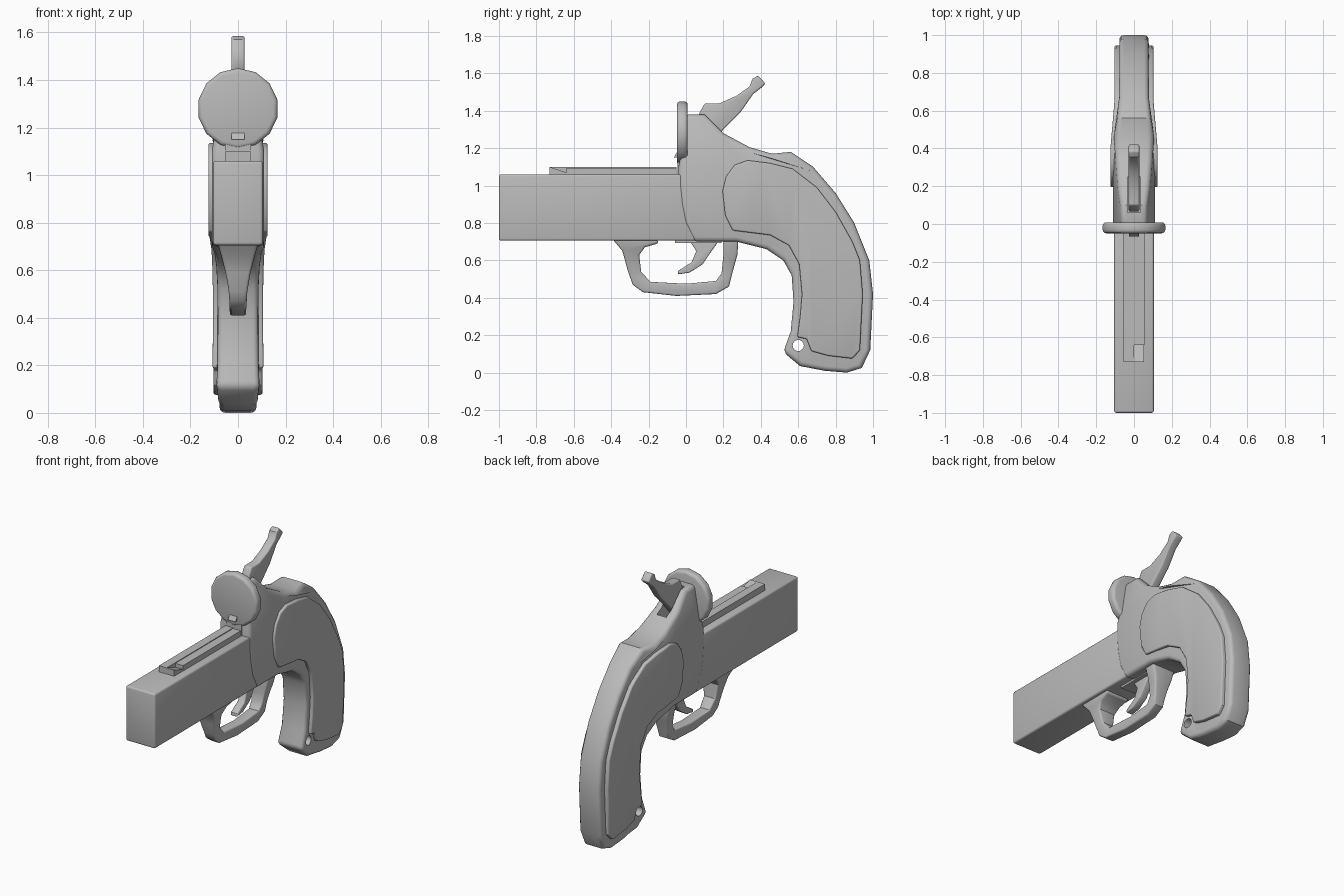
import bpy
import bmesh
import math
from mathutils import Matrix, Vector

cube = bpy.data.objects.get("Cube")
if cube:
    bpy.data.objects.remove(cube, do_unlink=True)

GREY = (0.5, 0.5, 0.5, 1.0)
grey = bpy.data.materials.new("plain grey")
grey.use_nodes = True
grey.diffuse_color = GREY
grey.node_tree.nodes["Principled BSDF"].inputs["Base Color"].default_value = GREY


def activate(obj):
    bpy.ops.object.select_all(action="DESELECT")
    obj.select_set(True)
    bpy.context.view_layer.objects.active = obj


def finish(name, bm, bevel=0.0, segments=3):
    """Turn a bmesh into a bevelled, smooth-shaded object."""
    bmesh.ops.recalc_face_normals(bm, faces=bm.faces)
    mesh = bpy.data.meshes.new(name)
    bm.to_mesh(mesh)
    bm.free()
    mesh.materials.append(grey)
    obj = bpy.data.objects.new(name, mesh)
    bpy.context.collection.objects.link(obj)
    activate(obj)
    if bevel:
        mod = obj.modifiers.new("bevel", "BEVEL")
        mod.width = bevel
        mod.segments = segments
        mod.limit_method = "ANGLE"
        mod.angle_limit = math.radians(50)
        bpy.ops.object.modifier_apply(modifier=mod.name)
    bpy.ops.object.shade_smooth_by_angle(angle=math.radians(35))
    return obj


def slab(name, profile, width, bevel=0.0, y_cuts=(), z_cuts=()):
    """Extrude a (y, z) profile across x; width(y, z) gives the half width."""
    bm = bmesh.new()
    face = bm.faces.new([bm.verts.new((-1, y, z)) for y, z in profile])
    extruded = bmesh.ops.extrude_face_region(bm, geom=[face])["geom"]
    for v in extruded:
        if isinstance(v, bmesh.types.BMVert):
            v.co.x = 1
    planes = [((0, c, 0), (0, 1, 0)) for c in y_cuts]
    planes += [((0, 0, c), (0, 0, 1)) for c in z_cuts]
    for point, normal in planes:
        bmesh.ops.bisect_plane(bm, geom=bm.verts[:] + bm.edges[:] + bm.faces[:],
                               dist=0.0005, plane_co=point, plane_no=normal)
    for v in bm.verts:
        v.co.x *= width(v.co.y, v.co.z)
    return finish(name, bm, bevel)


def box(name, low, high, bevel=0.0):
    low, high = Vector(low), Vector(high)
    bm = bmesh.new()
    bmesh.ops.create_cube(bm, size=1, matrix=Matrix.Translation((low + high) / 2)
                          @ Matrix.Diagonal((*(high - low), 1)))
    return finish(name, bm, bevel)


def cylinder(name, radius, depth, centre, axis, sides, bevel=0.0):
    bm = bmesh.new()
    bmesh.ops.create_cone(bm, cap_ends=True, segments=sides, radius1=radius,
                          radius2=radius, depth=depth,
                          matrix=Matrix.Translation(centre)
                          @ Matrix.Rotation(math.pi / 2, 4, axis))
    return finish(name, bm, bevel)


def carve(obj, cutter):
    mod = obj.modifiers.new("cut", "BOOLEAN")
    mod.operation = "DIFFERENCE"
    mod.solver = "EXACT"
    mod.object = cutter
    activate(obj)
    bpy.ops.object.modifier_apply(modifier=mod.name)
    bpy.data.objects.remove(cutter, do_unlink=True)


def blend(value, start, end, a, b):
    t = min(max((value - start) / (end - start), 0), 1)
    return a + (b - a) * t


# Barrel with stepped top rail
box("barrel", (-0.105, -1, 0.705), (0.105, 0.05, 1.06), 0.012)
box("rail_right", (-0.055, -0.73, 1.05), (0, -0.05, 1.1))
box("rail_left", (0, -0.64, 1.05), (0.055, -0.05, 1.095))
slab("rail_ramp", [(-0.73, 1.05), (-0.73, 1.1), (-0.64, 1.07), (-0.64, 1.05)],
     lambda y, z: 0.054)

# Frame and grip core
frame = slab("frame", [
    (-0.04, 1.0), (-0.04, 1.1), (-0.02, 1.2), (-0.01, 1.38), (0.1, 1.38),
    (0.2, 1.28), (0.34, 1.205), (0.46, 1.17), (0.56, 1.18), (0.68, 1.1),
    (0.8, 0.96), (0.9, 0.8), (0.98, 0.6), (1, 0.42), (0.985, 0.12),
    (0.94, 0.025), (0.86, 0), (0.74, 0.01), (0.61, 0.035), (0.52, 0.11),
    (0.56, 0.22), (0.575, 0.38), (0.565, 0.52), (0.52, 0.6), (0.43, 0.66),
    (0.27, 0.7), (0.04, 0.7), (-0.01, 0.8), (-0.03, 0.9)],
    lambda y, z: min(blend(y, 0.34, 0.68, 0.11, 0.078),
                     blend(z, 1.1, 1.38, 0.11, 0.068)),
    0.025, y_cuts=(0.34, 0.68), z_cuts=(1.1,))

# Lanyard hole and hammer slot
carve(frame, cylinder("hole_cutter", 0.03, 0.5, (0, 0.6, 0.145), "Y", 16))
carve(frame, box("slot_cutter", (-0.034, 0.06, 1.2), (0.034, 0.25, 1.5)))
activate(frame)
bpy.ops.object.shade_smooth_by_angle(angle=math.radians(35))

# Raised grip panels on both sides
slab("grip_panels", [
    (0.195, 0.97), (0.215, 1.05), (0.26, 1.11), (0.33, 1.135), (0.45, 1.12),
    (0.57, 1.09), (0.7, 0.99), (0.8, 0.86), (0.89, 0.7), (0.93, 0.6),
    (0.945, 0.42), (0.93, 0.12), (0.89, 0.075), (0.76, 0.09), (0.67, 0.115),
    (0.645, 0.18), (0.595, 0.19), (0.61, 0.3), (0.62, 0.42), (0.605, 0.58),
    (0.55, 0.68), (0.45, 0.735), (0.33, 0.75), (0.25, 0.76), (0.21, 0.84)],
    lambda y, z: blend(y, 0.4, 0.655, 0.125, 0.103),
    0.014, y_cuts=(0.4, 0.655))

# Hammer
slab("hammer", [
    (0.065, 1.375), (0.1, 1.44), (0.18, 1.44), (0.27, 1.48), (0.34, 1.53),
    (0.355, 1.57), (0.385, 1.588), (0.425, 1.545), (0.405, 1.525),
    (0.36, 1.49), (0.29, 1.39), (0.2, 1.3), (0.13, 1.22), (0.08, 1.22)],
    lambda y, z: 0.028, 0.009)

# Round breech disc with its small sight
cylinder("breech_disc", 0.17, 0.058, (0, -0.02, 1.28), "X", 14, 0.018)
slab("rear_sight", [(-0.065, 1.15), (-0.045, 1.185), (0, 1.185), (0, 1.15)],
     lambda y, z: 0.027)
box("disc_foot", (-0.055, -0.045, 1.06), (0.055, 0.02, 1.15))

# Trigger guard, flared where it meets the barrel
slab("trigger_guard", [
    (-0.39, 0.71), (-0.34, 0.65), (-0.31, 0.54), (-0.285, 0.47), (-0.23, 0.43),
    (-0.05, 0.41), (0.16, 0.42), (0.23, 0.46), (0.25, 0.54), (0.275, 0.63),
    (0.28, 0.71), (0.2, 0.71), (0.2, 0.63), (0.19, 0.53), (0.16, 0.49),
    (0, 0.475), (-0.19, 0.485), (-0.24, 0.54), (-0.25, 0.63), (-0.22, 0.67),
    (-0.15, 0.69), (-0.15, 0.71)],
    lambda y, z: 0.034 + 0.05 * blend(z, 0.42, 0.7, 0, 1) ** 2,
    0.014, z_cuts=(0.51, 0.59))

# Trigger and its mounting plate
slab("trigger", [
    (0.015, 0.71), (0.055, 0.65), (0.03, 0.59), (-0.04, 0.545), (-0.045, 0.525),
    (0.02, 0.535), (0.09, 0.58), (0.13, 0.64), (0.18, 0.71)],
    lambda y, z: 0.025, 0.007)
box("trigger_plate", (-0.05, -0.06, 0.692), (0.05, 0.19, 0.72))
